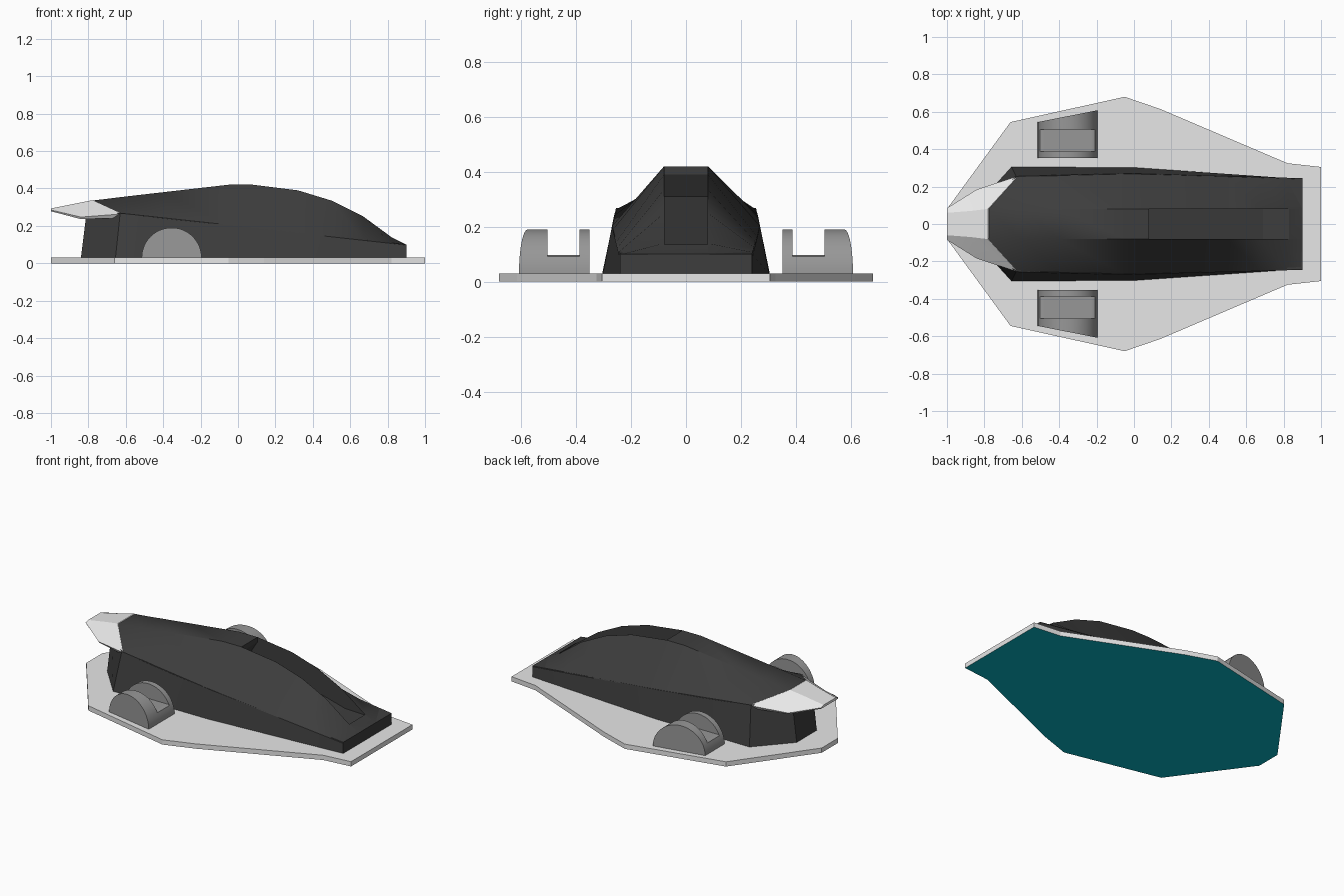
import bpy, bmesh, math

cube = bpy.data.objects.get("Cube")
if cube:
    bpy.data.objects.remove(cube)


def material(name, rgb):
    m = bpy.data.materials.new(name)
    m.use_nodes = True
    m.diffuse_color = (*rgb, 1)
    m.node_tree.nodes["Principled BSDF"].inputs["Base Color"].default_value = (*rgb, 1)
    return m


CHARCOAL = material("charcoal", (0.047, 0.047, 0.047))
PALE = material("pale grey", (0.8, 0.8, 0.8))
GREY = material("mid grey", (0.31, 0.31, 0.31))
TEAL = material("teal", (0.002, 0.47, 0.56))


def finish(name, bm, mats, smooth=None):
    bmesh.ops.remove_doubles(bm, verts=bm.verts, dist=0.0001)
    bmesh.ops.recalc_face_normals(bm, faces=bm.faces)
    me = bpy.data.meshes.new(name)
    bm.to_mesh(me)
    bm.free()
    ob = bpy.data.objects.new(name, me)
    bpy.context.collection.objects.link(ob)
    for m in mats:
        me.materials.append(m)
    if smooth:
        bpy.ops.object.select_all(action="DESELECT")
        ob.select_set(True)
        bpy.context.view_layer.objects.active = ob
        bpy.ops.object.shade_smooth_by_angle(angle=math.radians(smooth))
    return ob


def loft(rings):
    """Skin closed rings of equal length and cap both ends."""
    bm = bmesh.new()
    rows = [[bm.verts.new(p) for p in ring] for ring in rings]
    n = len(rows[0])
    for a, b in zip(rows, rows[1:]):
        for i in range(n):
            j = (i + 1) % n
            bm.faces.new((a[i], a[j], b[j], b[i]))
    bm.faces.new(rows[0])
    bm.faces.new(rows[-1])
    return bm


def mirrored(half):
    return half + [(x, -y) for x, y in reversed(half)]


def interp(table, x):
    for (x0, v0), (x1, v1) in zip(table, table[1:]):
        if x <= x1:
            return v0 + (v1 - v0) * (x - x0) / (x1 - x0)
    return table[-1][1]


# Base plate with a teal underside
outline = mirrored([(-1, 0.08), (-0.66, 0.545), (-0.05, 0.68), (0.14, 0.615),
                    (0.82, 0.325), (1, 0.305)])
bm = loft([[(x, y, z) for x, y in outline] for z in (0, 0.03)])
bmesh.ops.recalc_face_normals(bm, faces=bm.faces)
for f in bm.faces:
    f.material_index = int(f.normal.z < -0.5)
finish("base_plate", bm, [PALE, TEAL])

# Lower hull, flaring towards the plate
foot = mirrored([(-0.84, 0.1), (-0.655, 0.305), (0, 0.302), (0.9, 0.24)])
waist = mirrored([(-0.81, 0.1), (-0.63, 0.255), (0, 0.27), (0.9, 0.24)])
shoulder = [(-0.78, 0.27), (-0.63, 0.268), (0, 0.2), (0.9, 0.1)]
bm = loft([[(x, y, 0.03) for x, y in foot],
           [(x, y, interp(shoulder, max(x, -0.78))) for x, y in waist]])
finish("lower_hull", bm, [CHARCOAL], 30)

# Roof: trapezoid sections, raked at the front where it meets the nose
roofline = [(-0.78, 0.335), (-0.6, 0.357), (-0.4, 0.38), (-0.05, 0.42), (0.08, 0.42),
            (0.32, 0.39), (0.5, 0.335), (0.67, 0.25), (0.82, 0.14), (0.9, 0.1)]
sides = [(-0.63, 0.255), (-0.2, 0.268), (0, 0.27), (0.9, 0.245)]
rings = []
for x, top in roofline:
    low_x = max(x, -0.62)
    w = interp(sides, low_x)
    s = interp(shoulder, low_x)
    rings.append([(low_x, w, s - 0.003), (x, 0.08, top), (x, -0.08, top), (low_x, -w, s - 0.003)])
roof = finish("roof", loft(rings), [CHARCOAL], 35)

# Sunken rear channel along the roof, undercut at its front wall
channel = [(0.08, 0.39), (0.03, 0.31), (0.69, 0.135), (0.83, 0.13), (0.83, 0.6), (0.08, 0.6)]
cutter = finish("channel_cutter", loft([[(x, y, z) for x, z in channel] for y in (-0.079, 0.079)]),
                [CHARCOAL])
cutter.hide_render = True
cutter.hide_viewport = True
cut = roof.modifiers.new("channel", "BOOLEAN")
cut.operation = "DIFFERENCE"
cut.solver = "EXACT"
cut.object = cutter

# Pale pointed nose: ridge, broad side and thin lower rim
nose = []
for x_top, x_low, ridge, top, w, side, bottom in [
        (-1, -1, 0.06, 0.293, 0.085, 0.285, 0.278),
        (-0.87, -0.84, 0.07, 0.319, 0.185, 0.247, 0.236),
        (-0.78, -0.62, 0.081, 0.337, 0.257, 0.264, 0.242)]:
    half = [(x_low, w * 0.95, bottom), (x_low, w, side), (x_top, ridge, top)]
    nose.append(half + [(x, -y, z) for x, y, z in reversed(half)])
finish("nose", loft(nose), [PALE], 20)


# Wheel arches: half discs with a flat-floored slot and a slanted outer face
def arch_ring(side, y_front, y_back, ceiling):
    ring = []
    for i in range(25):
        a = math.pi * i / 24
        x, z = 0.16 * math.cos(a), 0.03 + 0.16 * math.sin(a)
        y = y_front + (y_back - y_front) * (x + 0.16) / 0.32
        ring.append((-0.355 + x, side * y, min(z, ceiling)))
    return ring


for side, label in ((1, "left"), (-1, "right")):
    profile = [(0.352, 0.352, 1), (0.387, 0.387, 1), (0.387, 0.387, 0.097),
               (0.505, 0.505, 0.097), (0.505, 0.505, 1), (0.545, 0.608, 1)]
    finish(label + "_wheel_arch", loft([arch_ring(side, *p) for p in profile]), [GREY], 35)
